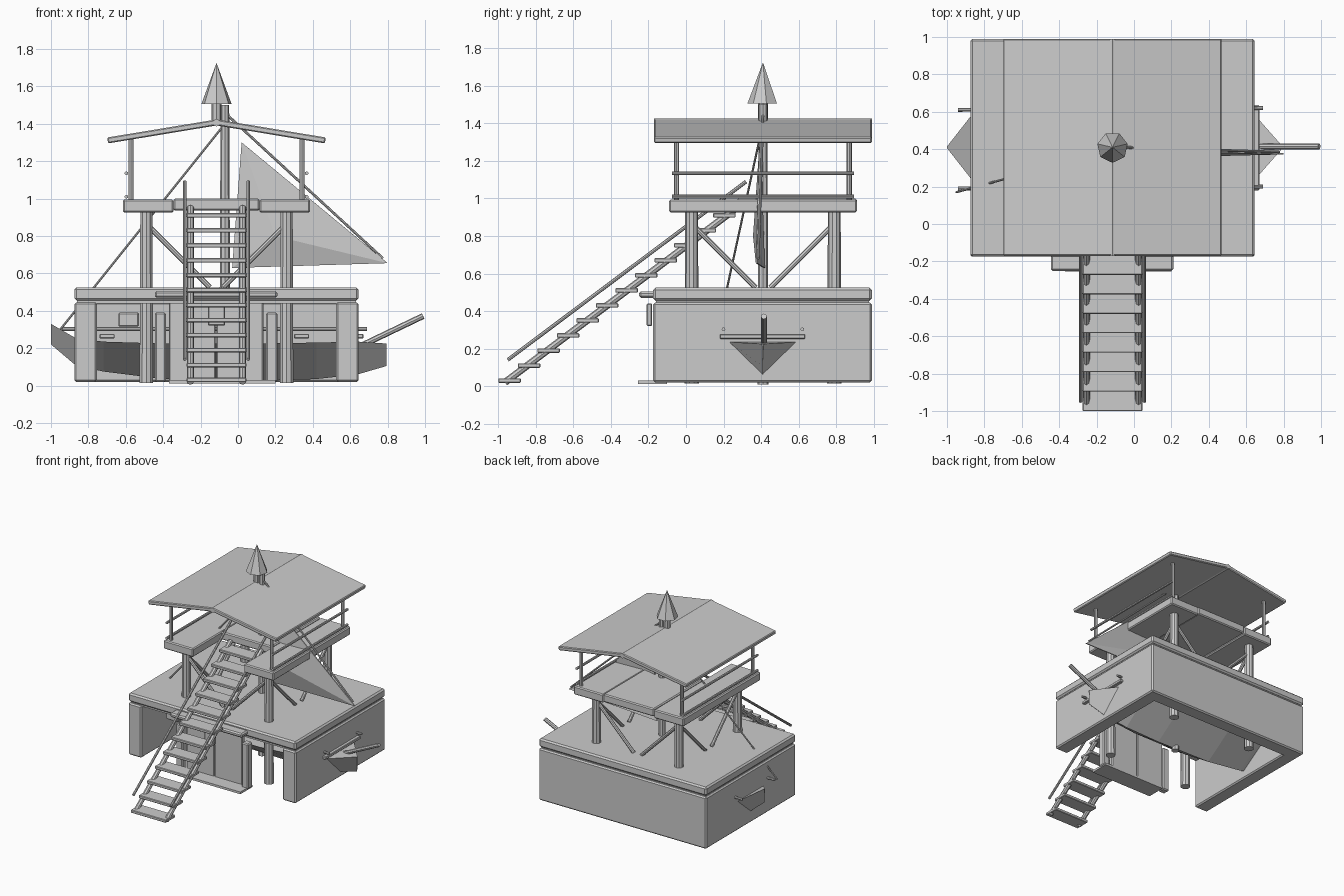
import bpy, bmesh, math
from mathutils import Vector

CX, CY = -0.115, 0.41   # centre of the hut


def mesh_object(name, verts, faces):
    me = bpy.data.meshes.new(name)
    me.from_pydata(verts, [], faces)
    bm = bmesh.new()
    bm.from_mesh(me)
    bmesh.ops.recalc_face_normals(bm, faces=bm.faces)
    bm.to_mesh(me)
    bm.free()
    ob = bpy.data.objects.new(name, me)
    bpy.context.collection.objects.link(ob)
    return ob


def box(name, x, y, z, bevel=0.0, rot_y=0.0):
    """Box from (min, max) ranges, optionally tilted about y."""
    bpy.ops.mesh.primitive_cube_add(size=1, location=[sum(r) / 2 for r in (x, y, z)],
                                    rotation=(0, rot_y, 0))
    ob = bpy.context.object
    ob.name = name
    ob.scale = [r[1] - r[0] for r in (x, y, z)]
    bpy.ops.object.transform_apply(location=False, rotation=False, scale=True)
    if bevel:
        m = ob.modifiers.new("bevel", 'BEVEL')
        m.width, m.segments = bevel, 1
    return ob


def rod(name, a, b, r1, r2=None, sides=8):
    """Round bar or cone between two points."""
    a, b = Vector(a), Vector(b)
    d = b - a
    bpy.ops.mesh.primitive_cone_add(vertices=sides, radius1=r1, radius2=r1 if r2 is None else r2,
                                    depth=d.length, location=(a + b) / 2)
    ob = bpy.context.object
    ob.name = name
    ob.rotation_euler = d.to_track_quat('Z', 'Y').to_euler()
    return ob


# Boathouse walls, open at the front, and deck slab
box("left_wall", (-0.875, -0.755), (-0.175, 0.99), (0.02, 0.445), 0.01)
box("right_wall", (0.525, 0.645), (-0.175, 0.99), (0.02, 0.445), 0.01)
box("back_wall", (-0.875, 0.645), (0.87, 0.99), (0.02, 0.445), 0.01)
box("slab_joint", (-0.86, 0.63), (-0.16, 0.975), (0.44, 0.465))
box("deck_slab", (-0.875, 0.645), (-0.175, 0.99), (0.455, 0.525), 0.012)

# Entrance: door leaves, jambs, canopy, doorstep, lamp
for x0 in (-0.37, -0.115):
    box("door_leaf", (x0, x0 + 0.25), (-0.14, -0.10), (0.02, 0.45), 0.006)
for x in (-0.415, 0.18):
    box("door_jamb", (x - 0.03, x + 0.03), (-0.17, -0.11), (0.02, 0.39), 0.008)
box("canopy", (-0.445, 0.21), (-0.25, -0.16), (0.47, 0.505), 0.01)
box("doorstep", (-0.37, 0.2), (-0.255, -0.1), (0.012, 0.03))
box("door_lamp", (-0.16, -0.07), (-0.21, -0.18), (0.32, 0.44), 0.006)
box("wall_box", (-0.64, -0.53), (-0.02, 0.03), (0.315, 0.39), 0.006)

# Stilts and diagonal braces
for sx in (-1, 1):
    for sy in (-1, 1):
        px, py = CX + sx * 0.375, CY + sy * 0.38
        rod("stilt", (px, py, 0.015), (px, py, 0.93), 0.038, 0.034, 10)
        rod("side_brace", (px, py - sy * 0.02, 0.845), (px, py - sy * 0.34, 0.525), 0.014)
        rod("cross_brace", (px + -sx * 0.02, py, 0.845), (px - sx * 0.34, py, 0.525), 0.014)

# Upper platform: two wings joined behind the stairs
box("left_platform", (-0.615, -0.345), (-0.09, 0.91), (0.925, 0.995), 0.008)
box("right_platform", (0.115, 0.385), (-0.09, 0.91), (0.925, 0.995), 0.008)
box("middle_platform", (-0.345, 0.115), (0.27, 0.91), (0.935, 1.0), 0.008)

# Roof posts, railings and gable roof
for sx in (-1, 1):
    for sy in (-1, 1):
        px, py = CX + sx * 0.457, CY + sy * 0.46
        rod("roof_post", (px, py, 0.98), (px, py, 1.335), 0.014)
    rx = CX + sx * 0.482
    for z in (1.01, 1.135):
        rod("railing", (rx, CY - 0.485, z), (rx, CY + 0.485, z), 0.01)
    mx = CX + sx * 0.29
    box("roof_panel", (mx - 0.296, mx + 0.296), (-0.17, 0.99), (1.343, 1.375), 0.006,
        sx * math.atan2(0.095, 0.575))
rod("roof_ridge", (CX, -0.17, 1.405), (CX, 0.99, 1.405), 0.02)

# Finial on the ridge
rod("finial_stem", (CX, CY, 1.40), (CX, CY, 1.52), 0.026)
rod("finial_cone", (CX, CY, 1.505), (CX, CY, 1.725), 0.083, 0.0, 7)

# Stairs: treads, stringers, handrails
for i in range(12):
    y, z = -0.94 + i * 0.104, 0.03 + i * 0.08
    box("tread", (-0.275, 0.045), (y - 0.06, y + 0.06), (z - 0.012, z + 0.012), 0.004)
for x in (-0.255, 0.025):
    rod("stringer", (x, -0.965, 0.02), (x, 0.27, 0.95), 0.019)
for x in (-0.285, 0.055):
    rod("handrail", (x, -0.95, 0.14), (x, 0.32, 1.09), 0.01)

# Boat hull: stations of (x, half width, gunwale z, keel z)
stations = [(-1.0, 0.004, 0.33, 0.22), (-0.87, 0.17, 0.255, 0.11), (-0.72, 0.24, 0.235, 0.075),
            (-0.4, 0.28, 0.225, 0.035), (0.1, 0.28, 0.225, 0.025), (0.42, 0.25, 0.23, 0.035),
            (0.64, 0.18, 0.235, 0.06), (0.795, 0.004, 0.225, 0.105)]
verts, faces = [], []
for x, w, top, keel in stations:
    verts += [(x, CY - w, top), (x, CY, keel), (x, CY + w, top)]
for i in range(len(stations) - 1):
    a = i * 3
    for j in range(3):
        k = (j + 1) % 3
        faces.append((a + j, a + k, a + 3 + k, a + 3 + j))
n = len(verts)
faces += [(0, 1, 2), (n - 3, n - 2, n - 1)]
mesh_object("boat_hull", verts, faces)

# Boat fittings: thwarts, side rails, bowsprit
for x in (-0.82, -0.69, -0.3, 0.0, 0.35, 0.64):
    box("thwart", (x - 0.05, x + 0.03), (0.18, 0.635), (0.252, 0.276), 0.004)
for y in (0.2, 0.62):
    rod("oar", (-0.94, y - 0.01, 0.303), (0.69, y, 0.303), 0.01)
rod("bowsprit", (0.6, 0.415, 0.185), (0.99, 0.415, 0.372), 0.016)

# Mast, stays and sail
rod("mast", (-0.07, CY, 0.01), (-0.07, CY, 1.5), 0.03, 0.023)
rod("rear_stay", (-0.95, 0.17, 0.3), (-0.07, CY, 1.4), 0.006)
rod("fore_stay", (-0.05, CY, 1.44), (0.775, 0.385, 0.68), 0.007)
sail = mesh_object("sail", [(0.02, 0.4, 1.3), (-0.03, 0.42, 0.63), (0.8, 0.38, 0.655),
                            (0.2, 0.365, 0.8)],
                   [(0, 1, 3), (1, 2, 3), (2, 0, 3)])
m = sail.modifiers.new("thickness", 'SOLIDIFY')
m.thickness = 0.008
